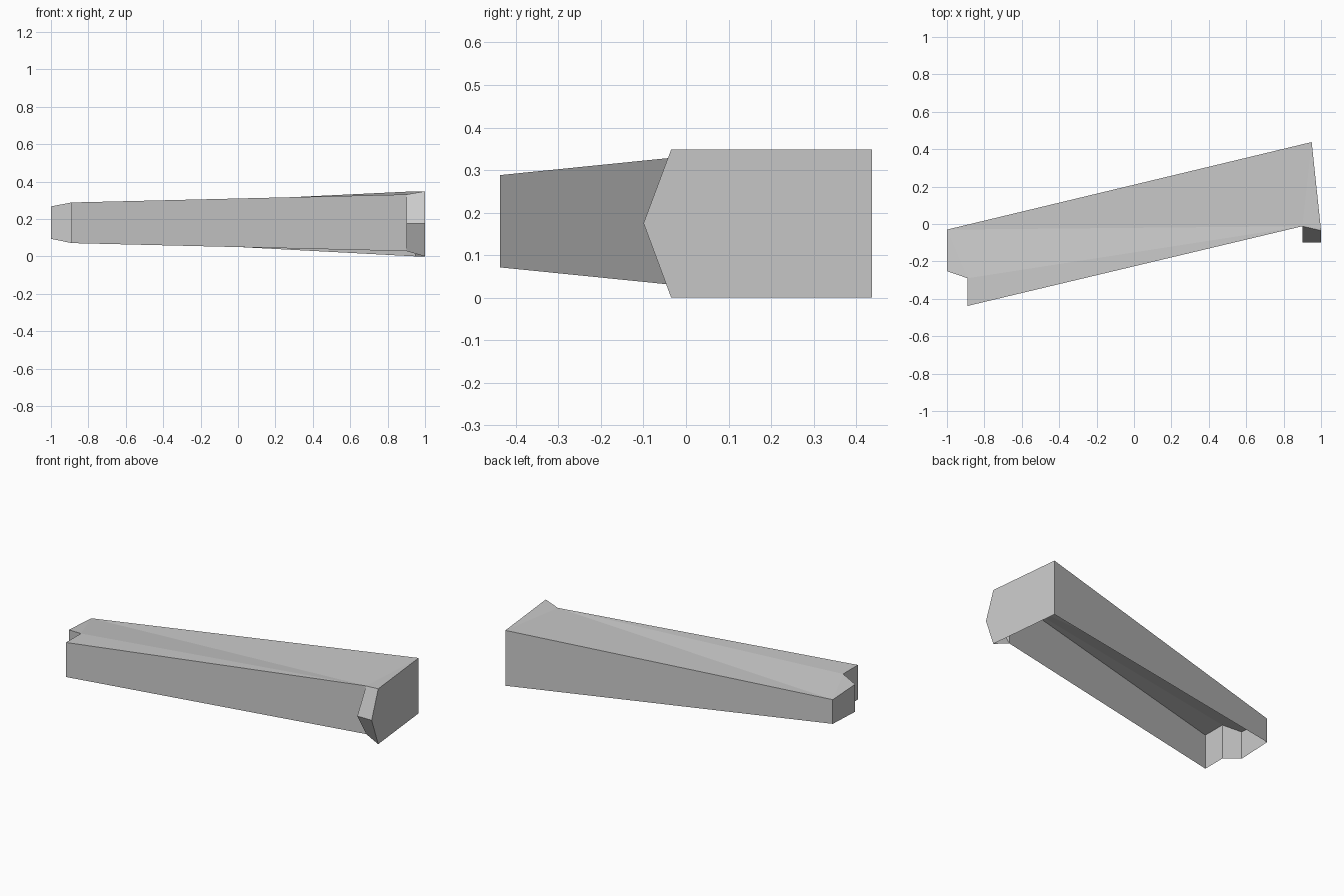
import bpy, bmesh

if "Cube" in bpy.data.objects:
    bpy.data.objects.remove(bpy.data.objects["Cube"])

grey = bpy.data.materials.new("light grey")
grey.diffuse_color = (0.59, 0.59, 0.59, 1)
grey.use_nodes = True
grey.node_tree.nodes["Principled BSDF"].inputs["Base Color"].default_value = grey.diffuse_color

# Beam outline in plan: x, y, lower edge height, upper edge height
outline = [
    (-1.00, -0.03, 0.103, 0.255),    # 0 back left
    (-1.00, -0.252, 0.094, 0.267),   # 1 left end
    (-0.89, -0.29, 0.071, 0.288),    # 2 notch
    (-0.89, -0.438, 0.071, 0.288),   # 3 front left
    (0.90, -0.012, 0.028, 0.331),    # 4 front right
    (1.00, -0.035, 0.000, 0.348),    # 5 right end
    (0.95, 0.438, 0.000, 0.348),     # 6 back right
]
top_faces = [(0, 1, 2), (0, 2, 4), (2, 3, 4), (0, 4, 6), (4, 5, 6)]

bm = bmesh.new()
low = [bm.verts.new((x, y, z)) for x, y, z, _ in outline]
top = [bm.verts.new((x, y, z)) for x, y, _, z in outline]

# Top; the underside stays open
for face in top_faces:
    bm.faces.new([top[i] for i in face])

# Side walls
for i in (0, 1, 2, 3, 6):
    j = (i + 1) % 7
    bm.faces.new((low[i], low[j], top[j], top[i]))

# Pointed lip and right end
lip_in = bm.verts.new((0.90, -0.10, 0.175))
lip_out = bm.verts.new((1.00, -0.10, 0.175))
bm.faces.new((lip_in, lip_out, top[5], top[4]))
bm.faces.new((lip_out, lip_in, low[4], low[5]))
bm.faces.new((low[4], lip_in, top[4]))
bm.faces.new((low[5], low[6], top[6], top[5], lip_out))
bmesh.ops.recalc_face_normals(bm, faces=bm.faces)

mesh = bpy.data.meshes.new("tapered_beam")
bm.to_mesh(mesh)
bm.free()
mesh.materials.append(grey)
beam = bpy.data.objects.new("tapered_beam", mesh)
bpy.context.collection.objects.link(beam)
